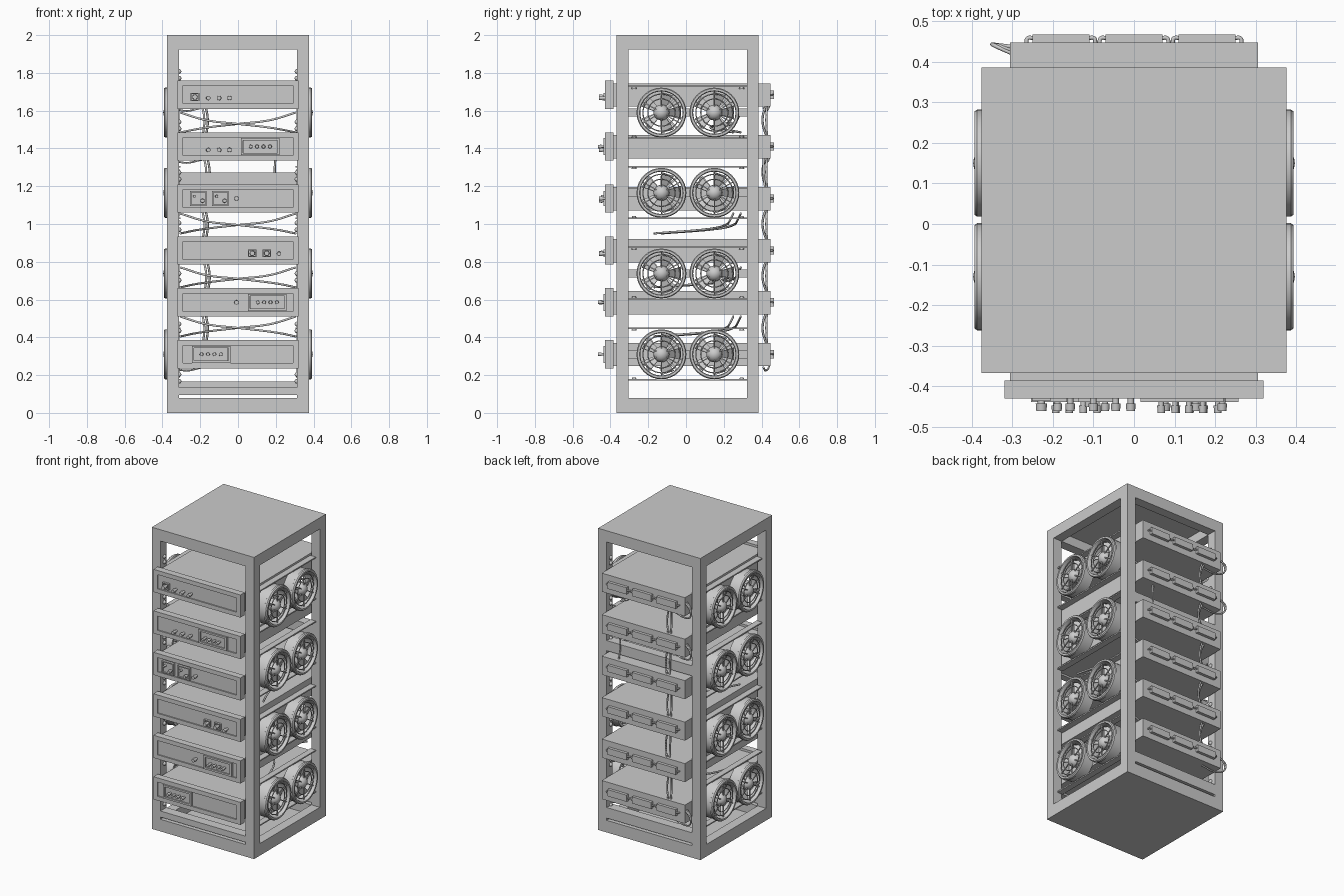
import bpy, bmesh, math
from mathutils import Matrix, Vector

if "Cube" in bpy.data.objects:
    bpy.data.objects.remove(bpy.data.objects["Cube"])

def finish(bm, name, smooth=False):
    bmesh.ops.recalc_face_normals(bm, faces=bm.faces)
    me = bpy.data.meshes.new(name)
    bm.to_mesh(me)
    bm.free()
    ob = bpy.data.objects.new(name, me)
    bpy.context.collection.objects.link(ob)
    if smooth:
        bpy.ops.object.select_all(action='DESELECT')
        ob.select_set(True)
        bpy.context.view_layer.objects.active = ob
        bpy.ops.object.shade_smooth_by_angle(angle=math.radians(35))
    return ob

def add_box(bm, x0, x1, y0, y1, z0, z1, m=Matrix()):
    c = Vector(((x0 + x1) / 2, (y0 + y1) / 2, (z0 + z1) / 2))
    s = Matrix.Diagonal((x1 - x0, y1 - y0, z1 - z0, 1))
    bmesh.ops.create_cube(bm, size=1, matrix=m @ Matrix.Translation(c) @ s)

def box(name, *dims):
    bm = bmesh.new()
    add_box(bm, *dims)
    return finish(bm, name)

def lathe(bm, profile, seg=32, m=Matrix()):
    """Closed (radius, height) profile revolved about z."""
    rings = []
    for i in range(seg):
        a = 2 * math.pi * i / seg
        rings.append([bm.verts.new(m @ Vector((r * math.cos(a), r * math.sin(a), z))) for r, z in profile])
    n = len(profile)
    for i in range(seg):
        a, b = rings[i], rings[(i + 1) % seg]
        for j in range(n):
            k = (j + 1) % n
            bm.faces.new((a[j], b[j], b[k], a[k]))

def tube(name, pts, r=0.006):
    cu = bpy.data.curves.new(name, 'CURVE')
    cu.dimensions = '3D'
    cu.bevel_depth, cu.bevel_resolution, cu.resolution_u = r, 1, 6
    cu.use_fill_caps = True
    sp = cu.splines.new('BEZIER')
    sp.bezier_points.add(len(pts) - 1)
    for p, co in zip(sp.bezier_points, pts):
        p.co = co
        p.handle_left_type = p.handle_right_type = 'AUTO'
    ob = bpy.data.objects.new(name, cu)
    bpy.context.collection.objects.link(ob)
    return ob

def frame_xz(bm, cx, cz, w, h, t, y0, y1):
    """Rectangular border facing the front."""
    for s in (-1, 1):
        a, b = sorted((cx + s * w / 2, cx + s * (w / 2 - t)))
        add_box(bm, a, b, y0, y1, cz - h / 2, cz + h / 2)
        a, b = sorted((cz + s * h / 2, cz + s * (h / 2 - t)))
        add_box(bm, cx - w / 2 + t, cx + w / 2 - t, y0, y1, a, b)

# cabinet: posts, top and bottom rims, closing plates, cross bars
Y0, Y1, X, P = -0.367, 0.385, 0.375, 0.063
for name, y0, y1 in (("front", Y0, Y0 + P), ("back", Y1 - P, Y1)):
    box(name + "_post_left", -X, -X + P, y0, y1, 0, 2)
    box(name + "_post_right", X - P, X, y0, y1, 0, 2)
    box(name + "_top_beam", -X + P, X - P, y0, y1, 1.925, 2)
    box(name + "_bottom_beam", -X + P, X - P, y0, y1, 0, 0.08)
    box(name + "_lower_bar", -X + P, X - P, y0, y1, 0.095, 0.135 if name == "front" else 0.165)
for s in (-1, 1):
    a, b = sorted((s * X, s * (X - P)))
    box("side_top_beam", a, b, Y0 + P, Y1 - P, 1.925, 2)
    box("side_bottom_beam", a, b, Y0 + P, Y1 - P, 0, 0.08)
box("roof_plate", -X + P, X - P, Y0 + P, Y1 - P, 1.985, 2)
box("floor_plate", -X + P, X - P, Y0 + P, Y1 - P, 0, 0.015)
box("back_middle_bar", -X + P, X - P, Y1 - P, Y1, 1.205, 1.272)

# fan parts, built about z: shroud, guard, hub, blades
def make_fan():
    bm = bmesh.new()
    lathe(bm, [(0.112, 0), (0.126, 0), (0.126, 0.06), (0.132, 0.064), (0.132, 0.077),
               (0.127, 0.084), (0.116, 0.084), (0.112, 0.076)])
    for r, z in ((0.098, 0.07), (0.072, 0.074)):
        lathe(bm, [(r + 0.003 * math.cos(t * math.pi / 3), z + 0.003 * math.sin(t * math.pi / 3)) for t in range(6)])
    bmesh.ops.create_uvsphere(bm, u_segments=20, v_segments=10, radius=0.042, matrix=Matrix.Translation((0, 0, 0.045)))
    for i in range(6):
        add_box(bm, 0.03, 0.116, -0.003, 0.003, 0.066, 0.072, Matrix.Rotation(i * math.pi / 3, 4, 'Z'))
    for i in range(5):
        rot = Matrix.Rotation(math.radians(72 * i + 20), 4, 'Z')
        prev = None
        for r, w, pitch in ((0.03, 0.018, 40), (0.065, 0.026, 33), (0.104, 0.036, 26)):
            tilt = Matrix.Rotation(math.radians(pitch), 4, 'X')
            ring = [bm.verts.new(rot @ (Matrix.Translation((r, 0, 0.036)) @ tilt @ Vector((0, y, z))))
                    for y, z in ((-w, -0.002), (w, -0.002), (w, 0.002), (-w, 0.002))]
            if prev:
                for j in range(4):
                    bm.faces.new((prev[j], prev[(j + 1) % 4], ring[(j + 1) % 4], ring[j]))
            else:
                bm.faces.new(ring)
            prev = ring
        bm.faces.new(prev)
    # rear motor struts
    for i in range(2):
        add_box(bm, -0.115, 0.115, -0.006, 0.006, 0.0, 0.008, Matrix.Rotation(i * math.pi / 2 + math.pi / 4, 4, 'Z'))
    return finish(bm, "fan", True)

fan = make_fan()
first = True
for z in (0.31, 0.738, 1.165, 1.59):
    for s in (-1, 1):
        for y in (-0.13, 0.15):
            ob = fan if first else fan.copy()
            if not first:
                bpy.context.collection.objects.link(ob)
            first = False
            ob.location = (s * 0.309, y, z)
            ob.rotation_euler = (0, s * math.pi / 2, 0)
        # mounting rails and centre brackets with bolts
        bm = bmesh.new()
        for dz in (-0.135, 0.138):
            a, b = sorted((s * 0.305, s * 0.345))
            add_box(bm, a, b, Y0 + P, Y1 - P, z + dz - 0.004, z + dz + 0.004)
            for y in (-0.275, 0.295):
                bmesh.ops.create_cone(bm, cap_ends=True, segments=10, radius1=0.014, radius2=0.01, depth=0.012,
                                      matrix=Matrix.Translation((s * 0.325, y, z + dz + math.copysign(0.006, -dz))))
        for y0, y1 in ((Y0 + P, -0.25), (-0.006, 0.026), (0.27, Y1 - P)):
            a, b = sorted((s * 0.312, s * 0.33))
            add_box(bm, a, b, y0, y1, z - 0.022, z + 0.022)
        finish(bm, "fan_mount")

# round-headed bolts on the inner faces of the posts
bm = bmesh.new()
for i in range(7):
    for dz in (-0.018, 0.018):
        for s in (-1, 1):
            for y in (Y0 + 0.04, Y1 - 0.04):
                bmesh.ops.create_uvsphere(bm, u_segments=10, v_segments=6, radius=0.013,
                                          matrix=Matrix.Translation((s * 0.312, y, 0.172 + 0.2675 * i + 0.013 + dz)))
finish(bm, "post_bolts", True)

# front controls
FACE = -0.422
def knob(bm, x, z, r=0.012, tip=-0.46):
    rot = Matrix.Rotation(math.pi / 2, 4, 'X')
    bmesh.ops.create_cone(bm, cap_ends=True, segments=16, radius1=r * 0.65, radius2=r * 0.65, depth=0.03,
                          matrix=Matrix.Translation((x, FACE - 0.013, z)) @ rot)
    bmesh.ops.create_cone(bm, cap_ends=True, segments=16, radius1=r, radius2=r * 0.9, depth=0.018,
                          matrix=Matrix.Translation((x, tip + 0.009, z)) @ rot)

def switch(bm, x, z):
    frame_xz(bm, x, z, 0.046, 0.042, 0.006, -0.436, FACE)
    knob(bm, x, z, 0.014)

def socket(bm, x, z):
    add_box(bm, x - 0.037, x + 0.037, -0.43, FACE, z - 0.037, z + 0.037)
    frame_xz(bm, x, z, 0.088, 0.08, 0.007, -0.438, FACE)
    knob(bm, x - 0.02, z + 0.012, 0.008, -0.45)
    knob(bm, x + 0.022, z - 0.012, 0.011)

def panel(bm, x, z):
    add_box(bm, x - 0.09, x + 0.09, -0.43, FACE, z - 0.036, z + 0.036)
    frame_xz(bm, x, z, 0.205, 0.09, 0.012, -0.438, FACE)
    for i in range(4):
        knob(bm, x + (i - 1.5) * 0.034, z, 0.01, -0.465)

KNOBS3 = [(knob, -0.157, -0.018), (knob, -0.1, -0.018), (knob, -0.045, -0.018)]
units = [
    (0.31, [(panel, -0.142, 0)]),
    (0.585, [(knob, -0.008, 0), (panel, 0.155, 0)]),
    (0.86, [(switch, 0.076, -0.015), (switch, 0.152, -0.015), (knob, 0.217, -0.018)]),
    (1.135, [(socket, -0.21, 0), (socket, -0.093, 0), (knob, -0.008, 0)]),
    (1.41, KNOBS3 + [(panel, 0.118, 0)]),
    (1.685, [(switch, -0.228, -0.013)] + KNOBS3)]

# rack units: body, bezel, recessed face, controls, rear connectors with handles
for z, controls in units:
    box("unit_body", -0.305, 0.305, -0.39, 0.447, z - 0.063, z + 0.06)
    box("unit_face", -0.3, 0.3, FACE, -0.389, z - 0.06, z + 0.06)
    bm = bmesh.new()
    frame_xz(bm, 0, z, 0.638, 0.15, 0.028, -0.43, -0.385)
    finish(bm, "unit_bezel")
    bm = bmesh.new()
    for fn, x, dz in controls:
        fn(bm, x, z + dz)
    finish(bm, "unit_controls", True)
    for x in (-0.18, 0, 0.18):
        box("rear_connector", x - 0.07, x + 0.07, 0.445, 0.466, z - 0.022, z + 0.022)
        for s in (-1, 1):
            tube("connector_handle", [(x + s * 0.068, 0.458, z), (x + s * 0.082, 0.457, z), (x + s * 0.085, 0.445, z)], 0.005)

# cables crossing between the units
for z in (0.455, 0.715, 1.0, 1.535):
    for s in (-1, 1):
        y = 0.27 + 0.02 * s
        tube("crossing_cable", [(s * 0.305, y, z + 0.055), (s * 0.17, y - 0.02, z + 0.015), (0, y - 0.04, z - 0.005),
                                (-s * 0.17, y - 0.12, z - 0.025), (-s * 0.305, y - 0.42 * (z < 1.2), z - 0.05)])
# cables hanging down the back
for i, (z, _) in enumerate(units[:-1]):
    for k in range(2):
        x = -0.19 + 0.018 * k + 0.01 * (i % 2)
        tube("rear_cable", [(x, 0.43, z + 0.04), (x + 0.012, 0.405 + 0.02 * k, z + 0.14), (x - 0.006, 0.43, z + 0.24)])
tube("rear_cable_right", [(0.21, 0.42, 1.46), (0.195, 0.41, 1.3), (0.2, 0.42, 1.17)])
# looped cables at the rear corner
for z in (0.31, 1.41, 1.685):
    for k in range(3):
        tube("side_loop_cable", [(-0.3, 0.42 + 0.008 * k, z + 0.02), (-0.345 + 0.006 * k, 0.44, z - 0.01),
                                 (-0.34, 0.44, z - 0.06), (-0.29, 0.425, z - 0.085), (-0.19, 0.41, z - 0.07)], 0.005)
